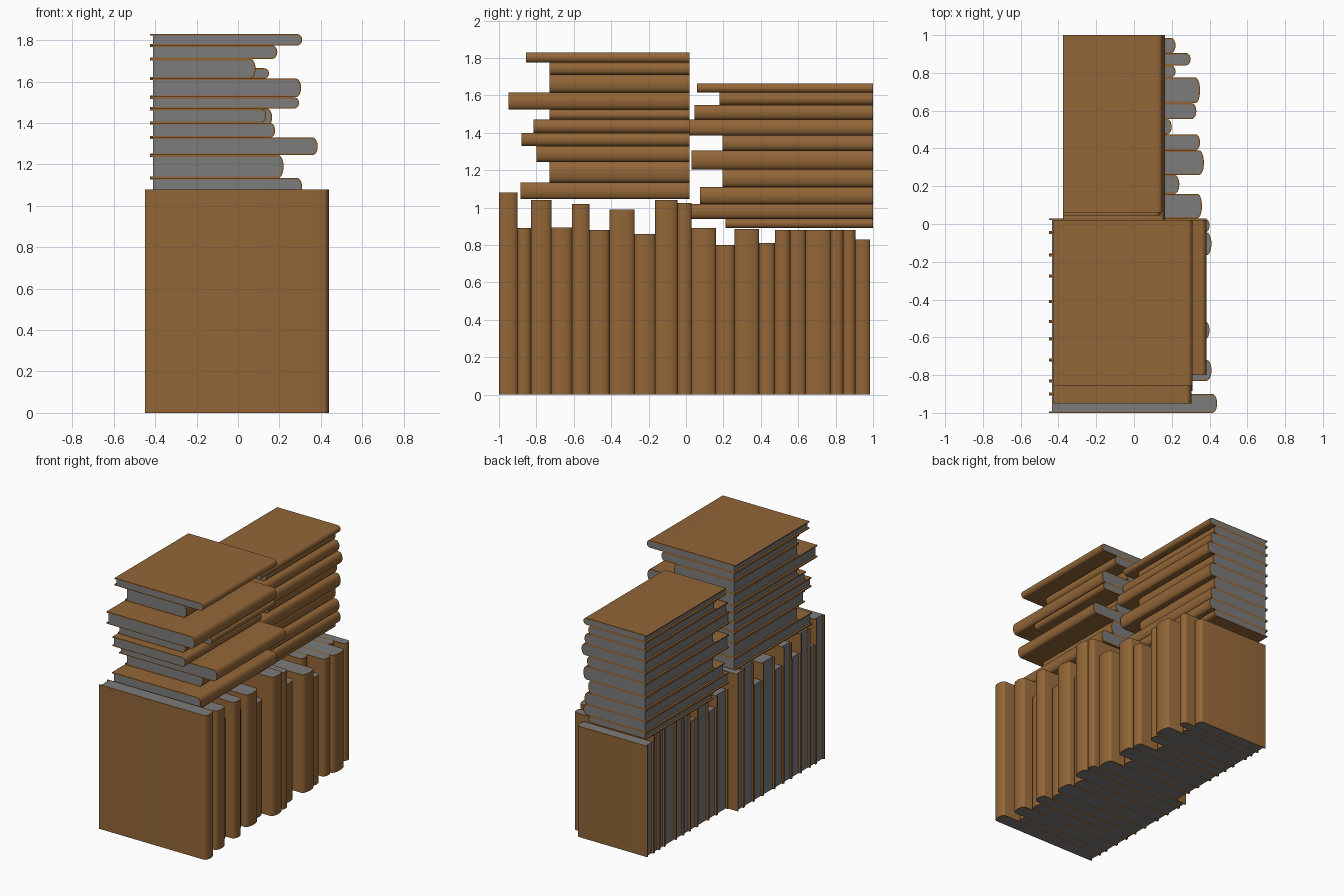
import bpy
import bmesh
import math

default_cube = bpy.data.objects.get("Cube")
if default_cube:
    bpy.data.objects.remove(default_cube, do_unlink=True)


def make_material(name, colour):
    material = bpy.data.materials.new(name)
    material.use_nodes = True
    material.diffuse_color = colour
    material.node_tree.nodes["Principled BSDF"].inputs["Base Color"].default_value = colour
    return material


LEATHER = make_material("brown leather", (0.29, 0.133, 0.039, 1))
PAPER = make_material("grey paper", (0.205, 0.2, 0.205, 1))

BOARD = 0.008      # cover thickness
OVERHANG = 0.015   # cover edge beyond the pages
BULGE = 0.025      # roundness of the spine
SEGMENTS = 12


def book_outline(back, spine, low, high, inset, bulge):
    """Open path along one board, round the spine and back along the other."""
    middle, half = (low + high) / 2, (high - low) / 2 - inset
    shoulder = spine - BULGE
    path = [(back, middle - half)]
    for i in range(SEGMENTS + 1):
        angle = math.pi * (i / SEGMENTS - 0.5)
        path.append((shoulder + bulge * math.cos(angle), middle + half * math.sin(angle)))
    path.append((back, middle + half))
    return path


def finish(bm, name, material):
    bmesh.ops.recalc_face_normals(bm, faces=bm.faces)
    mesh = bpy.data.meshes.new(name)
    bm.to_mesh(mesh)
    bm.free()
    mesh.materials.append(material)
    obj = bpy.data.objects.new(name, mesh)
    bpy.context.collection.objects.link(obj)
    bpy.ops.object.select_all(action='DESELECT')
    obj.select_set(True)
    bpy.context.view_layer.objects.active = obj
    bpy.ops.object.shade_smooth_by_angle(angle=math.radians(35))


def extrude(bm, faces, place, start, end):
    """Extrude flat profile faces from start to end."""
    for outline in faces:
        bm.faces.new([bm.verts.new(place(x, v, start)) for x, v in outline])
    bmesh.ops.remove_doubles(bm, verts=bm.verts, dist=0.00001)
    result = bmesh.ops.extrude_face_region(bm, geom=bm.faces[:], use_keep_orig=True)
    moved = [g for g in result["geom"] if isinstance(g, bmesh.types.BMVert)]
    offset = [b - a for a, b in zip(place(0, 0, start), place(0, 0, end))]
    bmesh.ops.translate(bm, verts=moved, vec=offset)


def make_book(name, back, spine, low, high, start, end, upright):
    def place(x, v, along):
        return (x, v, along) if upright else (x, along, v)

    # Cover: two boards joined by a rounded spine
    outer = book_outline(back, spine, low, high, 0, BULGE)
    inner = book_outline(back, spine, low, high, BOARD, BULGE - BOARD)
    strips = [(outer[i], outer[i + 1], inner[i + 1], inner[i])
              for i in range(len(outer) - 1)]
    bm = bmesh.new()
    extrude(bm, strips, place, start, end)
    finish(bm, name + "_cover", LEATHER)

    # Pages: solid block fitted inside the cover
    pages = book_outline(back + OVERHANG, spine, low, high, BOARD, BULGE - BOARD)
    bm = bmesh.new()
    extrude(bm, [pages], place, start, end)
    finish(bm, name + "_pages", PAPER)


def make_group(name, books, back, base, fixed_end, upright):
    """Lay books side by side; sizes are thickness, far end and spine in hundredths."""
    low = base
    for number, (thickness, far, spine) in enumerate(books, 1):
        high = low + thickness / 100
        start, end = sorted((far / 100, fixed_end))
        make_book(f"{name}_{number}", back, spine / 100, low, high, start, end, upright)
        low = high
    return low


# Standing row, front half then back half
front_row = [(10, 108, 44), (7, 89, 30), (11, 104, 41), (11, 89.5, 34),
             (9.5, 102, 40), (10.5, 88, 33), (13.5, 99, 37), (11, 86, 33),
             (12, 104, 41), (7.5, 102.5, 40)]
back_row = [(13, 89, 36), (10, 80, 24), (13, 88.5, 37), (8.5, 81, 35),
            (8, 88, 20), (8.5, 88, 33), (13.5, 88, 35), (6.5, 88, 22),
            (6.5, 88, 30), (8, 83, 22)]
middle = make_group("front_row_book", front_row, -0.45, -1, 0, True)
make_group("back_row_book", back_row, -0.37, middle, 0, True)

# Lying stacks, from the bottom up
front_stack = [(9, -88.5, 31), (11, -73, 22), (8.5, -80, 38.5), (7, -88, 18),
               (7, -81.5, 13.5), (5.5, -73, 29.5), (9, -95, 30.5),
               (9.5, -73, 8.5), (6.5, -73, 19), (5.5, -85.5, 31)]
back_stack = [(5, 21, 11), (8, 3, 15), (9, 7.5, 14), (9.5, 19.5, 11),
              (10, 3, 15), (8, 19.5, 12), (8.5, 1.5, 16.5), (8, 4.5, 14),
              (6.5, 18, 11), (5, 6, 15)]
make_group("front_stack_book", front_stack, -0.425, 1.045, 0.02, False)
make_group("back_stack_book", back_stack, -0.375, 0.89, 1, False)
